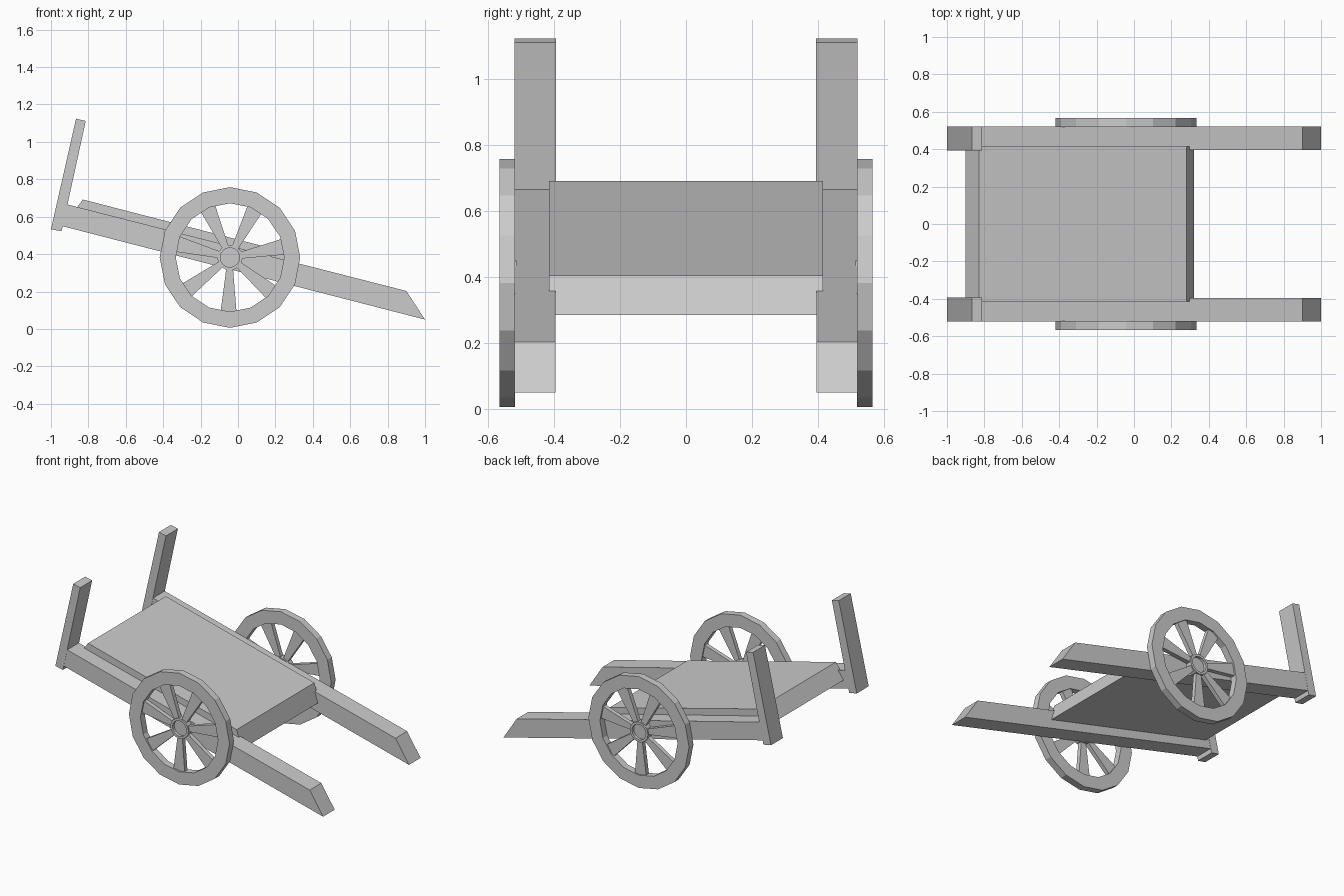
import bpy, bmesh, math

if "Cube" in bpy.data.objects:
    bpy.data.objects.remove(bpy.data.objects["Cube"])

WX, WZ = -0.043, 0.382   # wheel centre


def prism(bm, pts, y0, y1):
    """Extrude an x/z outline between two y values."""
    a = [bm.verts.new((x, y0, z)) for x, z in pts]
    b = [bm.verts.new((x, y1, z)) for x, z in pts]
    bm.faces.new(a)
    bm.faces.new(b[::-1])
    n = len(pts)
    for i in range(n):
        j = (i + 1) % n
        bm.faces.new((a[i], b[i], b[j], a[j]))


def ring(bm, r0, r1, y0, y1, n):
    """Square-section ring around the wheel centre."""
    section = [(r0, y0), (r1, y0), (r1, y1), (r0, y1)]
    loops = []
    for i in range(n):
        t = 2 * math.pi * i / n
        loops.append([bm.verts.new((WX + r * math.cos(t), y, WZ + r * math.sin(t)))
                      for r, y in section])
    for i in range(n):
        p, q = loops[i], loops[(i + 1) % n]
        for k in range(4):
            m = (k + 1) % 4
            bm.faces.new((p[k], p[m], q[m], q[k]))


def finish(name, bm):
    bmesh.ops.recalc_face_normals(bm, faces=bm.faces[:])
    me = bpy.data.meshes.new(name)
    bm.to_mesh(me)
    bm.free()
    ob = bpy.data.objects.new(name, me)
    bpy.context.collection.objects.link(ob)


def slab(name, pts, y0, y1):
    bm = bmesh.new()
    prism(bm, pts, y0, y1)
    finish(name, bm)


# sloping cargo bed with bevelled ends
slab("bed", [(-0.83, 0.692), (0.28, 0.405), (0.32, 0.285), (-0.9, 0.595)], -0.415, 0.415)

for side, s in (("right", -1), ("left", 1)):
    # long shaft with a slanted tip
    slab("shaft_" + side, [(-0.915, 0.666), (0.9, 0.203), (1.0, 0.05), (-0.945, 0.551)],
         s * 0.396, s * 0.52)
    # upright post at the rear
    slab("post_" + side, [(-1.0, 0.533), (-0.943, 0.522), (-0.814, 1.112), (-0.866, 1.124)],
         s * 0.394, s * 0.521)

    # wheel rim
    bm = bmesh.new()
    ring(bm, 0.29, 0.376, s * 0.519, s * 0.566, 16)
    finish("wheel_rim_" + side, bm)

    # flared spokes
    bm = bmesh.new()
    for i in range(7):
        t = math.radians(268.5 + i * 360 / 7)
        c, d = math.cos(t), math.sin(t)
        prism(bm, [(WX + r * c - w * d, WZ + r * d + w * c)
                   for r, w in ((0.06, 0.018), (0.295, 0.043), (0.295, -0.043), (0.06, -0.018))],
              s * 0.527, s * 0.556)
    finish("wheel_spokes_" + side, bm)

    # hub collar and recessed axle end
    bm = bmesh.new()
    ring(bm, 0.052, 0.068, s * 0.515, s * 0.564, 16)
    prism(bm, [(WX + 0.053 * math.cos(k * math.pi / 8), WZ + 0.053 * math.sin(k * math.pi / 8))
               for k in range(16)], s * 0.5, s * 0.545)
    finish("wheel_hub_" + side, bm)
